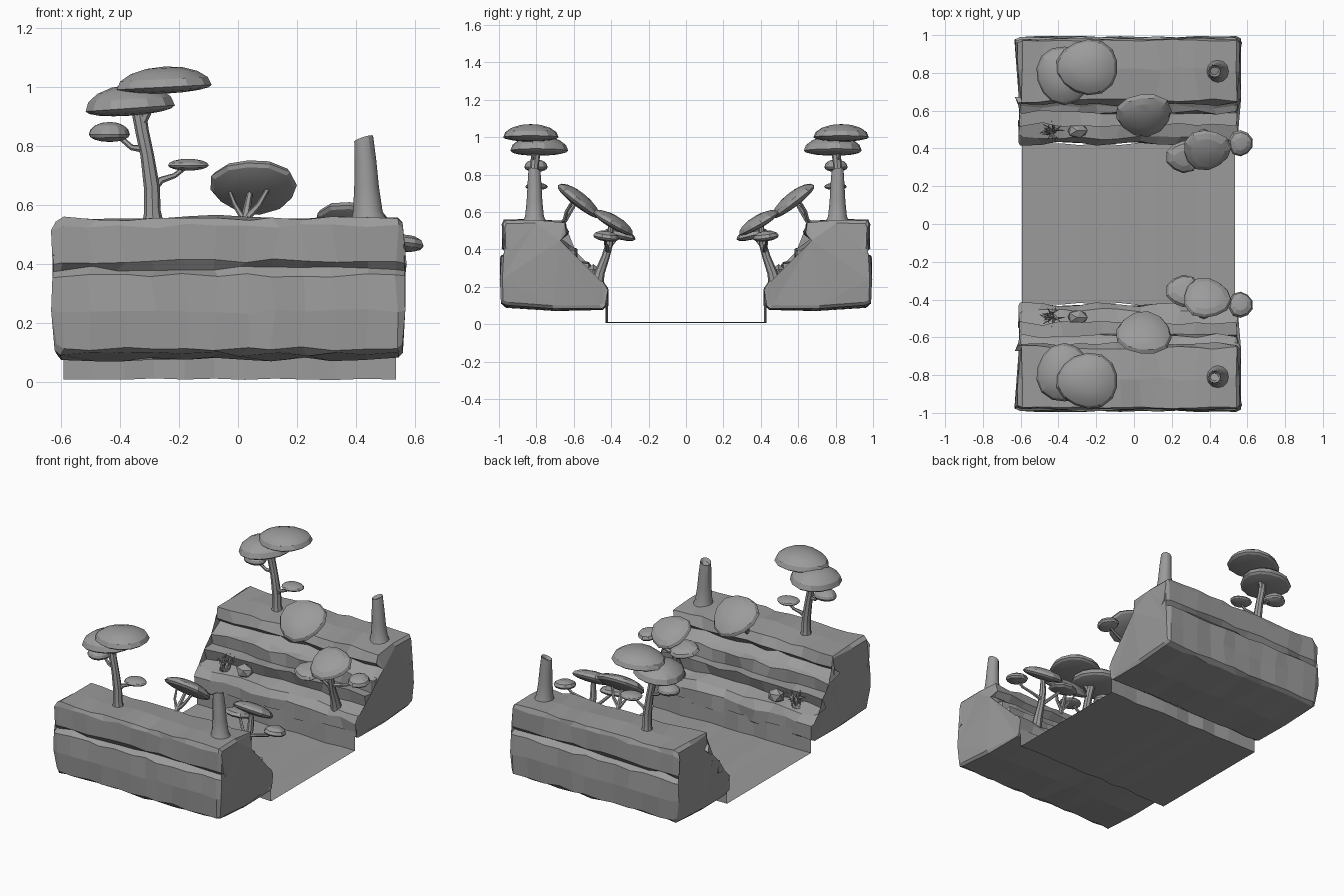
import bpy, bmesh, math, random
from mathutils import Vector, Euler

if "Cube" in bpy.data.objects:
    bpy.data.objects.remove(bpy.data.objects["Cube"])

random.seed(4)
jit = lambda a: random.uniform(-a, a)
stone = bpy.data.materials.new("dark_grey")
stone.diffuse_color = (.33, .33, .33, 1)
stone.use_nodes = True
stone.node_tree.nodes["Principled BSDF"].inputs["Base Color"].default_value = stone.diffuse_color


def finish(name, bm, smooth=None, mirror=True):
    bmesh.ops.recalc_face_normals(bm, faces=bm.faces)
    me = bpy.data.meshes.new(name)
    bm.to_mesh(me)
    bm.free()
    me.materials.append(stone)
    ob = bpy.data.objects.new(name, me)
    bpy.context.collection.objects.link(ob)
    if smooth:
        bpy.ops.object.select_all(action='DESELECT')
        ob.select_set(True)
        bpy.context.view_layer.objects.active = ob
        bpy.ops.object.shade_smooth_by_angle(angle=math.radians(smooth))
    if mirror:
        m = ob.modifiers.new("other_bank", 'MIRROR')
        m.use_axis = (False, True, False)
        m.use_mirror_merge = False
    return ob


def loft(bm, rings, closed=True, cap=True):
    vs = [[bm.verts.new(p) for p in r] for r in rings]
    n = len(vs[0])
    for a, b in zip(vs, vs[1:]):
        for i in range(n if closed else n - 1):
            j = (i + 1) % n
            bm.faces.new((a[i], a[j], b[j], b[i]))
    if cap:
        bm.faces.new(vs[0])
        bm.faces.new(vs[-1])


def tube(bm, pts, radii, sides=8):
    """Tapered branch through the points."""
    pts = [Vector(p) for p in pts]
    rings = []
    for i, (p, r) in enumerate(zip(pts, radii)):
        d = (pts[min(i + 1, len(pts) - 1)] - pts[max(i - 1, 0)]).normalized()
        u = d.cross(Vector((0, 1, 0.2))).normalized()
        v = d.cross(u)
        rings.append([p + r * (math.cos(t) * u + math.sin(t) * v)
                      for t in (k * math.tau / sides for k in range(sides))])
    loft(bm, rings)


def crown(bm, c, rx, ry, top, bottom, rot=(0, 0, 0), seg=14, rings=8, wob=0.04):
    """Flattened mushroom-like leaf mass with a domed top."""
    vs = bmesh.ops.create_uvsphere(bm, u_segments=seg, v_segments=rings, radius=1)['verts']
    ph = random.uniform(0, 6)
    R = Euler([math.radians(a) for a in rot]).to_matrix()
    for v in vs:
        a = math.atan2(v.co.y, v.co.x)
        k = 1 + wob * math.sin(3 * a + ph)
        z = v.co.z * (top if v.co.z > 0 else bottom)
        v.co = R @ Vector((v.co.x * rx * k, v.co.y * ry * k, z)) + Vector(c)


# Stepped cliff: profile (y, z) swept along x with rough facets
profile = [(.425, .10), (.425, .19), (.455, .235), (.54, .255), (.525, .33), (.59, .325),
           (.59, .40), (.62, .412), (.68, .45), (.635, .487), (.652, .545), (.82, .56),
           (.97, .555), (.98, .53), (.98, .41), (.955, .385), (.988, .36), (.99, .24),
           (.985, .115), (.96, .095), (.70, .078), (.45, .082)]
N = 12
rings = []
for i in range(N):
    x = -.597 + 1.135 * i / (N - 1)
    inner = 0 < i < N - 1
    rings.append([(x + (jit(.02) if inner else jit(.008)), y + jit(.006 if y > .9 else .012), z + jit(.008))
                  for y, z in profile])


def end_ring(ring, x, d):
    """Chamfered, uneven end face: bulging mid-height, drawn in at top, foot and river side."""
    out = []
    for _, y, z in ring:
        bulge = .022 - .012 * (z > .53) - .012 * (z < .13) - .02 * (y < .65) + jit(.005)
        out.append((x + d * bulge, .74 + (y - .74) * .95, .32 + (z - .32) * .93))
    return out


rings = [end_ring(rings[0], -.608, -1)] + rings + [end_ring(rings[-1], .545, 1)]
bm = bmesh.new()
loft(bm, rings)
bmesh.ops.triangulate(bm, faces=[f for f in bm.faces if len(f.verts) > 4])
finish("cliff", bm)

# River channel: thin bed with low banks
bm = bmesh.new()
rows = []
for i in range(N):
    x = -.592 + 1.127 * i / (N - 1)
    w = .425 + jit(.008)
    z = .01 + jit(.003)
    rows.append([(x, -w, .13), (x, -w, z), (x, 0, z), (x, w, z), (x, w, .13)])
loft(bm, rows, closed=False, cap=False)
finish("river_bed", bm, mirror=False)

# Tall tree on the plateau
bm = bmesh.new()
tube(bm, [(-.288, .81, .54), (-.29, .81, .58), (-.292, .81, .66), (-.308, .81, .77), (-.325, .81, .85), (-.34, .80, .94)],
     [.036, .028, .027, .023, .023, .025])
tube(bm, [(-.292, .81, .65), (-.26, .80, .685), (-.215, .79, .70), (-.17, .79, .735)], [.014, .012, .009, .008], 6)
tube(bm, [(-.318, .81, .79), (-.36, .80, .795), (-.40, .79, .83)], [.013, .010, .009], 6)
tube(bm, [(-.33, .81, .87), (-.30, .82, .93), (-.25, .83, 1.0)], [.016, .014, .014], 6)
finish("tall_tree_trunk", bm, 35)
bm = bmesh.new()
crown(bm, (-.245, .83, 1.0), .165, .148, .07, .022, (0, -3, 0))
crown(bm, (-.367, .79, .928), .152, .155, .08, .025, (0, -4, 0))
crown(bm, (-.435, .80, .84), .07, .062, .042, .026)
crown(bm, (-.17, .80, .735), .07, .06, .022, .018)
finish("tall_tree_crowns", bm, 20)

# Broken dead trunk with flared foot
bm = bmesh.new()
sides = 12
rings = []
for cx, r, z in [(.445, .064, .54), (.44, .05, .58), (.436, .042, .66), (.432, .037, .75), (.426, .032, .825)]:
    rings.append([(cx + r * math.cos(t), .81 + r * math.sin(t),
                   z + (.012 * math.sin(t + 1) if z > .8 else 0))
                  for t in (k * math.tau / sides for k in range(sides))])
rings.append([(.426 + (x - .426) * .65, .81 + (y - .81) * .65, z - .02) for x, y, z in rings[-1]])
loft(bm, rings)
finish("dead_trunk", bm, 30)

# Leaning shrub growing out of the upper step
bm = bmesh.new()
tube(bm, [(.02, .69, .50), (.025, .645, .56), (.04, .595, .64)], [.018, .015, .010], 6)
tube(bm, [(.024, .65, .55), (.07, .64, .60), (.11, .60, .67)], [.013, .010, .007], 6)
tube(bm, [(.023, .655, .545), (-.01, .63, .60), (-.03, .58, .65)], [.011, .008, .006], 6)
finish("shrub_stems", bm, 35)
bm = bmesh.new()
crown(bm, (.053, .58, .66), .148, .142, .05, .028, (38, -3, 8), 12, 8, .05)
finish("shrub_crown", bm, 15)

# Low tree leaning over the river
bm = bmesh.new()
tube(bm, [(.37, .475, .22), (.37, .46, .28), (.372, .43, .36), (.375, .41, .43), (.38, .40, .54)],
     [.034, .027, .022, .020, .014])
tube(bm, [(.372, .43, .36), (.32, .41, .41), (.265, .365, .47)], [.013, .010, .009], 6)
tube(bm, [(.373, .42, .39), (.45, .42, .41), (.515, .43, .43), (.56, .43, .465)], [.013, .010, .009, .008], 6)
finish("low_tree_trunk", bm, 35)
bm = bmesh.new()
crown(bm, (.385, .393, .54), .126, .122, .045, .025, (30, 0, 5), 12, 8, .06)
crown(bm, (.26, .355, .475), .09, .088, .034, .022, (14, 0, 0), 10, 6, .06)
crown(bm, (.564, .428, .465), .066, .07, .035, .022, (8, 4, 0), 10, 6)
finish("low_tree_crowns", bm, 15)

# Grass tuft on the lowest ledge
bm = bmesh.new()
for i in range(14):
    a = i * 2.4
    b = Vector((-.44 + jit(.025), .49 + jit(.015), .24))
    d = Vector((math.cos(a), .8 * math.sin(a), 0))
    L = random.uniform(.035, .065)
    tube(bm, [b, b + d * L * .5 + Vector((0, 0, .06)), b + d * L + Vector((0, 0, .07 + jit(.03)))],
         [.008, .006, .001], 4)
finish("grass_tuft", bm)

# Boulder beside the grass
bm = bmesh.new()
vs = bmesh.ops.create_icosphere(bm, subdivisions=1, radius=1)['verts']
for v in vs:
    v.co = Vector((-.30 + v.co.x * .055 * (1 + jit(.15)), .495 + v.co.y * .045, .275 + v.co.z * .045 * (1 + jit(.15))))
finish("boulder", bm)
